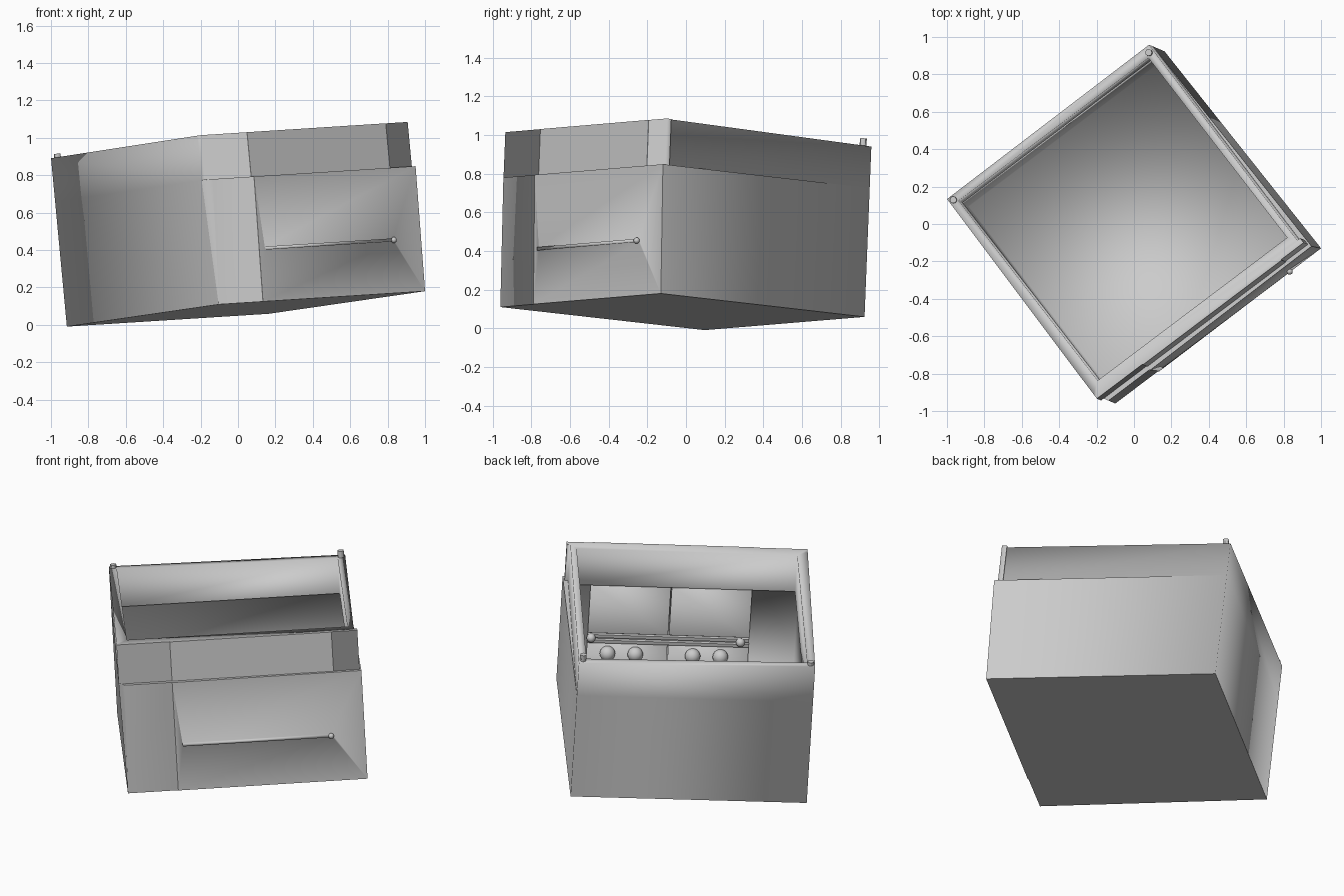
import bpy
import bmesh
from mathutils import Matrix, Vector

cube = bpy.data.objects.get("Cube")
if cube:
    bpy.data.objects.remove(cube, do_unlink=True)

# One plain grey for everything
grey = bpy.data.materials.new("plain_grey")
grey.use_nodes = True
grey.diffuse_color = (0.6, 0.6, 0.6, 1)
grey.node_tree.nodes["Principled BSDF"].inputs["Base Color"].default_value = (0.6, 0.6, 0.6, 1)

# Tilted frame: u along the front wall, v towards the back, w up
U = Vector((0.798, 0.602, 0.051)).normalized()
W = Vector((-0.1, 0.035, 0.994))
W = (W - U * W.dot(U)).normalized()
V = W.cross(U)
FRAME = Matrix.Translation((-0.1, -0.96, 0.11)) @ Matrix((U, V, W)).transposed().to_4x4()

LONG, DEEP, LEDGE, TOP = 1.38, 1.34, 0.67, 0.91
DOOR_L, DOOR_R, STEP = 0.29, 1.22, 0.004
BACK_L, BACK_R = -0.02, LONG - 0.04
TOP_L, TOP_R = 0.905, 0.885


def finish(name, bm, smooth=False):
    mesh = bpy.data.meshes.new(name)
    bm.transform(FRAME)
    bm.normal_update()
    for f in bm.faces:
        f.smooth = smooth
    bm.to_mesh(mesh)
    bm.free()
    mesh.materials.append(grey)
    obj = bpy.data.objects.new(name, mesh)
    bpy.context.collection.objects.link(obj)
    return obj


def box(name, lo, hi, soft_top=False):
    bm = bmesh.new()
    bmesh.ops.create_cube(bm, size=1)
    lo, hi = Vector(lo), Vector(hi)
    for v in bm.verts:
        v.co = (lo + hi) / 2 + Vector(a * b for a, b in zip(v.co, hi - lo))
    for e in bm.edges:
        e.smooth = min(v.co.z for v in e.verts) > hi.z - 0.001
    return finish(name, bm, soft_top)


def ball(name, centre, radius):
    bm = bmesh.new()
    bmesh.ops.create_uvsphere(bm, u_segments=16, v_segments=10, radius=radius,
                              matrix=Matrix.Translation(centre))
    return finish(name, bm, True)


# Closed shell: outer walls, rim, overhanging inner band and floor
bm = bmesh.new()
vert = lambda u, v, w: bm.verts.new((u, v, w))
face = lambda *vs: bm.faces.new(vs)
sharp = set()


def crease(*vs):
    sharp.update(frozenset(pair) for pair in zip(vs, vs[1:]))


# Upper band: plan path around its ends and shallow middle step
path = ((-0.017, 0.03), (-0.017, 0), (DOOR_L, 0), (DOOR_L, -STEP), (DOOR_R, -STEP),
        (DOOR_R, 0), (LONG - 0.01, 0), (LONG - 0.01, 0.03), (LONG - 0.03, 0.03))
low = [vert(u, v, LEDGE) for u, v in path]
high = [vert(u, v, TOP) for u, v in path]
for i in range(len(path) - 1):
    face(low[i], low[i + 1], high[i + 1], high[i])
for i in (3, 4, 7):
    crease(low[i], high[i])
crease(*high)
crease(*low)

# Lower front: side strip, then a panel with a raised bar
s0, a0, p0, q0, b0 = [vert(u, v, 0) for u, v in
                      ((0, 0.006), (0, 0), (DOOR_L, 0), (DOOR_L, -STEP), (LONG, 0))]
a1, p1, q1, b1 = [vert(u, v, LEDGE) for u, v in
                  ((0.015, -0.025), (DOOR_L, -0.025), (DOOR_L, -0.025 - STEP), (LONG, -0.02))]
rect = ((DOOR_L + 0.04, 0.275), (DOOR_R - 0.03, 0.275), (DOOR_R - 0.03, 0.292), (DOOR_L + 0.04, 0.292))
slot = [vert(u, -0.013, w) for u, w in rect]
bar = [vert(u, -0.026, w) for u, w in rect]
face(s0, a0, a1, low[0])
face(a0, p0, p1, a1)
face(p0, q0, q1, p1)
corners = (q0, b0, b1, q1)
for i in range(4):
    j = (i + 1) % 4
    face(corners[i], corners[j], slot[j], slot[i])
    face(slot[i], slot[j], bar[j], bar[i])
face(*bar)
face(low[0], a1, p1, q1, b1, *low[7:0:-1])
crease(s0, low[0], a1, p1, q1, b1, b0)
crease(q0, q1)

# Side and back walls
c0, c1, c2 = [vert(BACK_L, DEEP, w) for w in (0, LEDGE, TOP_L)]
d0, d1, d2 = [vert(BACK_R, DEEP + 0.01, w) for w in (0, LEDGE, TOP_R)]
face(s0, low[0], c1, c0)
face(low[0], high[0], c2, c1)
face(c0, c1, d1, d0)
face(c1, c2, d2, d1)
face(b0, d0, d1, b1)
face(b1, d1, low[8], low[7])
face(low[8], d1, d2, high[8])
crease(b1, d1, low[8])
base = (s0, a0, p0, q0, b0, d0, c0)
face(*base)
crease(*base, s0)


# Inner rings from the rim down to the floor
def ring(front, side, heights):
    plan = ((side, front), (LONG - 0.02 - side, front),
            (BACK_R - side, DEEP - side), (BACK_L + side, DEEP - side))
    return [vert(u, v, w) for (u, v), w in zip(plan, heights)]


rings = [ring(0.075, 0.045, (TOP, TOP, TOP_R, TOP_L)), ring(0.075, 0.045, [LEDGE] * 4),
         ring(0.05, 0.025, [LEDGE] * 4), ring(0.05, 0.025, [0.02] * 4)]
for upper, lower in zip(rings, rings[1:]):
    for i in range(4):
        j = (i + 1) % 4
        face(upper[i], upper[j], lower[j], lower[i])
face(*rings[3])
crease(*rings[1], rings[1][0])
ia, ib, i_d, ic = rings[0]
face(*high, ib, ia)
face(high[8], d2, i_d, ib)
face(d2, c2, ic, i_d)
face(c2, high[0], ia, ic)

bmesh.ops.recalc_face_normals(bm, faces=bm.faces[:])
for e in bm.edges:
    e.smooth = frozenset(e.verts) not in sharp
finish("wall_shell", bm, True)

# Double doors on the inner side, with a rail between upper and lower leaves
mid = (DOOR_L + DOOR_R) / 2
for side, u0, u1 in (("left", DOOR_L, mid - 0.003), ("right", mid + 0.003, DOOR_R)):
    box(f"upper_door_{side}", (u0, 0.045, 0.345), (u1, 0.058, LEDGE - 0.003), True)
    box(f"lower_door_{side}", (u0, 0.045, 0.025), (u1, 0.058, 0.285), True)
for i, w in enumerate((0.285, 0.32)):
    box(f"inner_rail_{i}", (DOOR_L, 0.04, w), (DOOR_R, 0.07, w + 0.02))

# Round knobs on the doors, rail ends and outer latch
for i, u in enumerate((0.45, 0.61, 0.94, 1.10)):
    ball(f"door_knob_{i}", (u, 0.075, 0.22), 0.045)
for i, u in enumerate((DOOR_L + 0.05, DOOR_R - 0.02)):
    ball(f"rail_end_{i}", (u, 0.075, 0.32), 0.026)
ball("outer_latch", (DOOR_R - 0.035, -0.024, 0.283), 0.016)

# Short pegs in the back corners
for i, u in enumerate((BACK_L + 0.025, BACK_R - 0.025)):
    bm = bmesh.new()
    bmesh.ops.create_cone(bm, cap_ends=True, segments=12, radius1=0.018, radius2=0.018, depth=0.25,
                          matrix=Matrix.Translation((u, DEEP - 0.025, 0.8)))
    peg = finish(f"back_peg_{i}", bm, True)
    bpy.context.view_layer.objects.active = peg
    peg.select_set(True)
    bpy.ops.object.shade_smooth_by_angle()
    peg.select_set(False)
